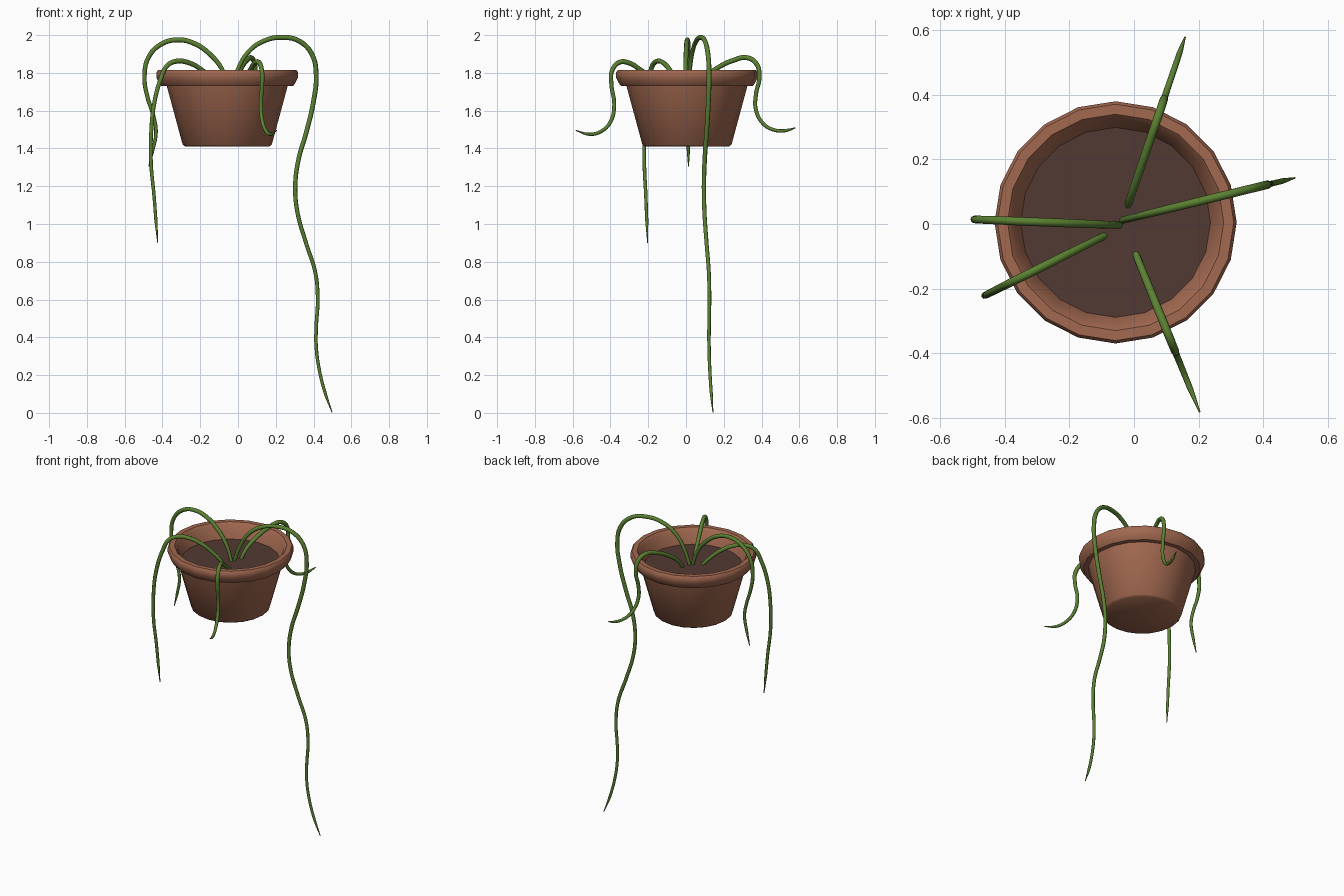
import bpy, bmesh, math
from mathutils import Vector

if "Cube" in bpy.data.objects:
    bpy.data.objects.remove(bpy.data.objects["Cube"])

CX, CY, SIDES = -0.057, 0.005, 20


def material(name, rgb):
    m = bpy.data.materials.new(name)
    m.diffuse_color = (*rgb, 1)
    m.use_nodes = True
    m.node_tree.nodes["Principled BSDF"].inputs["Base Color"].default_value = m.diffuse_color
    return m


terracotta = material("terracotta", (0.36, 0.14, 0.08))
soil_brown = material("soil brown", (0.085, 0.041, 0.032))
leaf_green = material("leaf green", (0.105, 0.22, 0.032))


def activate(ob):
    bpy.ops.object.select_all(action='DESELECT')
    ob.select_set(True)
    bpy.context.view_layer.objects.active = ob


def lathe(name, profile, mat):
    """Revolve (radius, z) points about the pot axis; radius 0 closes the end."""
    bm = bmesh.new()
    rings = []
    for r, z in profile:
        n = SIDES if r > 0 else 1
        rings.append([bm.verts.new((CX + r * math.cos(math.tau * i / SIDES),
                                    CY + r * math.sin(math.tau * i / SIDES), z))
                      for i in range(n)])
    for a, b in zip(rings, rings[1:]):
        for i in range(SIDES):
            j = (i + 1) % SIDES
            quad = [a[i % len(a)], a[j % len(a)], b[j % len(b)], b[i % len(b)]]
            bm.faces.new(list(dict.fromkeys(quad)))
    me = bpy.data.meshes.new(name)
    bm.to_mesh(me)
    bm.free()
    ob = bpy.data.objects.new(name, me)
    bpy.context.collection.objects.link(ob)
    me.materials.append(mat)
    activate(ob)
    bpy.ops.object.shade_smooth_by_angle(angle=math.radians(40))
    return ob


def vine(name, points):
    """Tapered tube through the given points."""
    cu = bpy.data.curves.new(name, 'CURVE')
    cu.dimensions = '3D'
    cu.bevel_depth = 0.0125
    cu.bevel_resolution = 2
    cu.resolution_u = 6
    cu.use_fill_caps = True
    cu.materials.append(leaf_green)
    sp = cu.splines.new('BEZIER')
    sp.bezier_points.add(len(points) - 1)
    last = len(points) - 1
    for i, (bp, co) in enumerate(zip(sp.bezier_points, points)):
        t = i / last
        bp.co = Vector(co)
        bp.handle_left_type = bp.handle_right_type = 'AUTO'
        bp.radius = 0.2 if i == last else min(0.85 + t, 1.05, 1.3 - 0.65 * t)
    ob = bpy.data.objects.new(name, cu)
    bpy.context.collection.objects.link(ob)
    activate(ob)
    bpy.ops.object.convert(target='MESH')
    bpy.ops.object.shade_smooth_by_angle(angle=math.radians(50))


# Pot with overhanging rim and hollow top
lathe("pot", [(0, 1.41), (0.222, 1.41), (0.236, 1.42), (0.32, 1.73),
              (0.348, 1.73), (0.360, 1.745), (0.375, 1.775), (0.375, 1.803),
              (0.366, 1.815), (0.335, 1.815), (0.318, 1.797), (0.288, 1.70)],
      terracotta)

# Soil disc inside the pot
lathe("soil", [(0.294, 1.72), (0, 1.72)], soil_brown)

# Long vine hanging to the right, traced as (x, z)
long_xz = [(-0.04, 1.70), (0.0, 1.82), (0.05, 1.905), (0.13, 1.966), (0.24, 1.988),
           (0.33, 1.965), (0.393, 1.895), (0.414, 1.79), (0.40, 1.65), (0.36, 1.48),
           (0.32, 1.34), (0.303, 1.2), (0.315, 1.06), (0.36, 0.9), (0.41, 0.74),
           (0.422, 0.6), (0.414, 0.45), (0.414, 0.35), (0.43, 0.23), (0.46, 0.11),
           (0.498, 0.003)]
vine("vine_right", [(x, 0.012 + 0.245 * (x + 0.035), z) for x, z in long_xz])

# High arching vine on the left
left_xz = [(-0.04, 1.70), (-0.085, 1.82), (-0.15, 1.90), (-0.23, 1.955), (-0.32, 1.975),
           (-0.41, 1.95), (-0.475, 1.88), (-0.495, 1.775), (-0.48, 1.675),
           (-0.45, 1.58), (-0.434, 1.49), (-0.45, 1.395), (-0.472, 1.305)]
vine("vine_left", [(x, -0.004 - 0.04 * (x + 0.04), z) for x, z in left_xz])

# Lower vine on the front left
front_left_xz = [(-0.08, 1.70), (-0.135, 1.765), (-0.20, 1.822), (-0.265, 1.855),
                 (-0.325, 1.862), (-0.375, 1.838), (-0.41, 1.765), (-0.445, 1.63),
                 (-0.46, 1.475), (-0.46, 1.315), (-0.445, 1.155), (-0.435, 1.025),
                 (-0.425, 0.90)]
vine("vine_front_left", [(x, -0.033 + 0.5 * (x + 0.085), z) for x, z in front_left_xz])

# Short back vine, traced as (y, z)
back_yz = [(0.05, 1.70), (0.09, 1.765), (0.16, 1.822), (0.255, 1.868), (0.325, 1.88),
           (0.375, 1.845), (0.388, 1.775), (0.37, 1.685), (0.37, 1.605), (0.41, 1.53),
           (0.47, 1.497), (0.53, 1.495), (0.58, 1.51)]
vine("vine_back", [(-0.02 + 0.34 * (y - 0.055), y, z) for y, z in back_yz])

# Short front vine, traced as (distance towards the front, z)
front_yz = [(0.075, 1.70), (0.15, 1.755), (0.24, 1.815), (0.30, 1.852), (0.355, 1.855),
            (0.392, 1.81), (0.395, 1.74), (0.38, 1.63), (0.40, 1.54), (0.45, 1.49),
            (0.51, 1.475), (0.583, 1.495)]
vine("vine_front", [(0.405 * (d - 0.08), -d, z) for d, z in front_yz])
